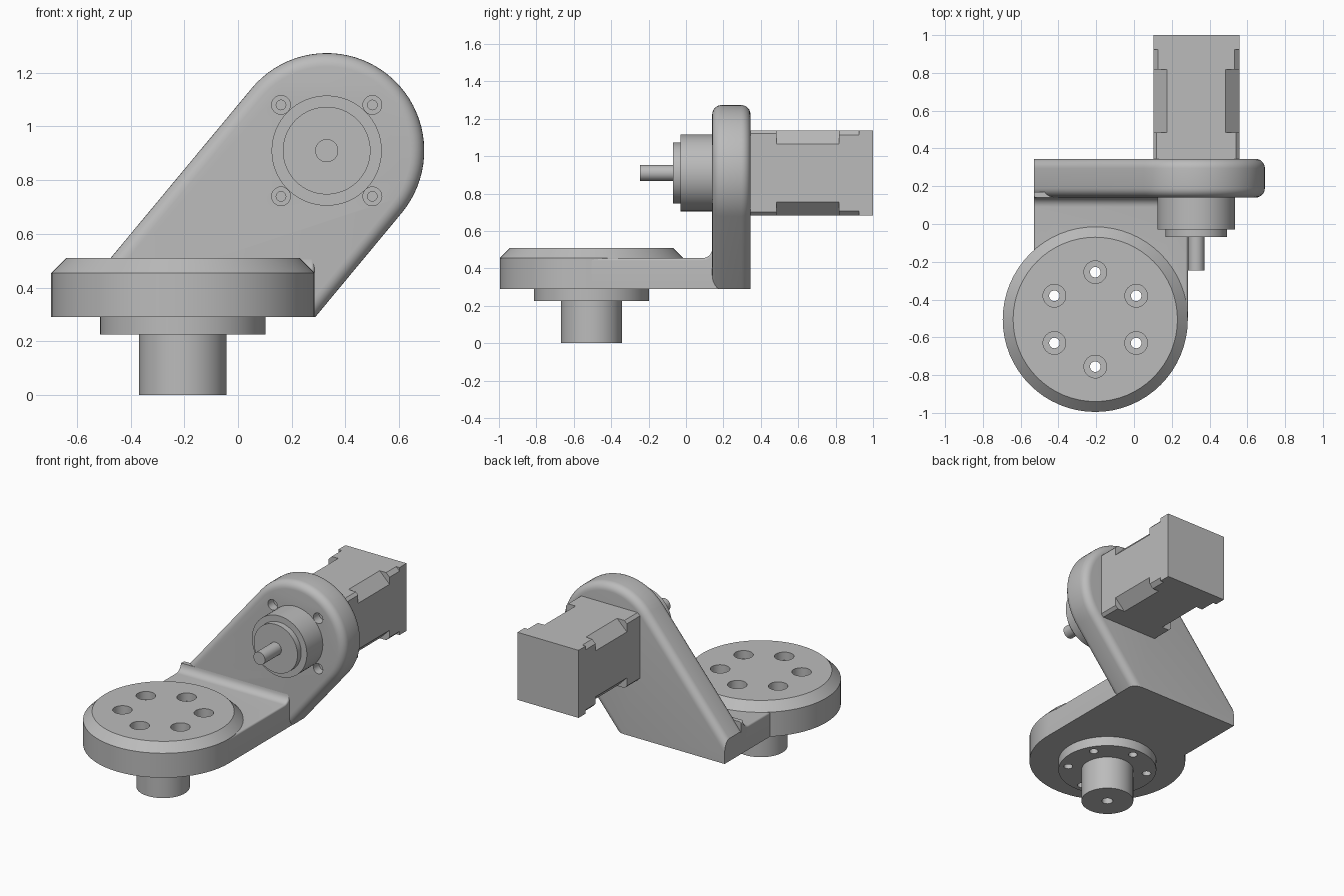
import bpy, bmesh
from math import pi, cos, sin, atan2

if "Cube" in bpy.data.objects:
    bpy.data.objects.remove(bpy.data.objects["Cube"])

GREY = (0.5, 0.5, 0.5, 1)
metal = bpy.data.materials.new("grey_metal")
metal.use_nodes = True
metal.diffuse_color = GREY
metal.node_tree.nodes["Principled BSDF"].inputs["Base Color"].default_value = GREY

HUB = (-0.205, -0.505)     # x, y of the vertical axis
MOTOR = (0.33, 0.91)       # x, z of the motor axis
FLOOR, TOP, ROUND = 0.29, 0.455, 0.05
LEFT, RIGHT = -0.53, 0.285
BACK, FRONT = 0.345, 0.14  # y of the upright plate


def place(axis, u, v, w):
    return {"x": (w, u, v), "y": (u, w, v), "z": (u, v, w)}[axis]


def arc(c, r, a, b, n):
    return [(c[0] + r * cos(a + (b - a) * i / n), c[1] + r * sin(a + (b - a) * i / n))
            for i in range(n + 1)]


def circle(c, r, n=64):
    return arc(c, r, 0, 2 * pi, n)[:-1]


def loft(name, axis, sections, round_edge=None):
    """Join matching outlines (points, offset) along an axis, then round chosen edges."""
    bm = bmesh.new()
    rings = [[bm.verts.new(place(axis, u, v, w)) for u, v in pts] for pts, w in sections]
    for a, b in zip(rings, rings[1:]):
        for i in range(len(a)):
            j = (i + 1) % len(a)
            bm.faces.new((a[i], a[j], b[j], b[i]))
    bm.faces.new(rings[0])
    bm.faces.new(rings[-1])
    bmesh.ops.recalc_face_normals(bm, faces=bm.faces)
    if round_edge:
        edges = [e for e in bm.edges if round_edge(e.verts[0].co, e.verts[1].co)]
        bmesh.ops.bevel(bm, geom=edges, offset=ROUND, segments=6, profile=0.5,
                        affect="EDGES", clamp_overlap=True)
    mesh = bpy.data.meshes.new(name)
    bm.to_mesh(mesh)
    bm.free()
    mesh.materials.append(metal)
    obj = bpy.data.objects.new(name, mesh)
    bpy.context.collection.objects.link(obj)
    return obj


def rod(name, axis, c, r, a, b, n=64):
    return loft(name, axis, [(circle(c, r, n), a), (circle(c, r, n), b)])


def cut(targets, cutters):
    for obj in targets:
        bpy.context.view_layer.objects.active = obj
        for c in cutters:
            mod = obj.modifiers.new("hole", "BOOLEAN")
            mod.operation, mod.solver, mod.object = "DIFFERENCE", "EXACT", c
            bpy.ops.object.modifier_apply(modifier=mod.name)
    for c in cutters:
        bpy.data.objects.remove(c)


# Round table with chamfered rim, flange and spindle
table = loft("turntable", "z", [(circle(HUB, 0.49), FLOOR), (circle(HUB, 0.49), TOP),
                                (circle(HUB, 0.435), 0.51)])
flange = rod("lower_flange", "z", HUB, 0.308, 0.225, FLOOR)
spindle = rod("spindle", "z", HUB, 0.163, 0, 0.225)

# Horizontal arm, with a fillet up to the upright plate
profile = [(HUB[1], FLOOR), (0.17, FLOOR), (0.17, TOP + ROUND)]
profile += arc((FRONT - ROUND, TOP + ROUND), ROUND, 0, -pi / 2, 6) + [(HUB[1], TOP)]


def arm_edge(a, b):
    return a.x == b.x and min(a.z, b.z) > TOP - 0.01


arm = loft("base_arm", "x", [(profile, LEFT), (profile, RIGHT)], arm_edge)

# Upright slanted plate with a round head
tilt = atan2(0.77, 0.64)
head = arc(MOTOR, 0.363, tilt - pi / 2, tilt + pi / 2, 40)
end_x, end_z = head[-1]
outline = [(LEFT, FLOOR), (0.287, FLOOR)] + head
outline.append((LEFT, end_z - (end_x - LEFT) * 0.77 / 0.64))


def plate_edge(a, b):
    at_floor = max(a.z, b.z) < FLOOR + 0.01
    at_left = max(a.x, b.x) < LEFT + 0.01
    return a.y == b.y and not at_floor and not at_left


plate = loft("upright_plate", "y", [(outline, FRONT), (outline, BACK)], plate_edge)

# Motor body with cut corners
def square(half, c):
    pts = []
    for sx, sz in ((1, 1), (-1, 1), (-1, -1), (1, -1)):
        pair = [(sx * half, sz * (half - c)), (sx * (half - c), sz * half)]
        pts += pair if sx == sz else pair[::-1]
    return [(MOTOR[0] + x, MOTOR[1] + z) for x, z in pts]


motor = []
for name, a, b, c in (("motor_front", BACK - 0.01, 0.485, 0.018),
                      ("motor_middle", 0.485, 0.818, 0.073),
                      ("motor_rear", 0.818, 0.925, 0.025)):
    motor.append(loft(name, "y", [(square(0.228, c), a), (square(0.228, c), b)]))
box = [(MOTOR[0] + x, MOTOR[1] + z) for x, z in
       ((-0.228, -0.228), (0.228, -0.228), (0.228, 0.228), (-0.228, 0.228))]
motor.append(loft("motor_cap", "y", [(box, 0.925), (box, 1)]))

# Stepped boss and shaft
boss = [rod("motor_boss", "y", MOTOR, 0.205, -0.03, 0.2),
        rod("boss_step", "y", MOTOR, 0.163, -0.07, -0.03),
        rod("motor_shaft", "y", MOTOR, 0.043, -0.245, -0.07, 32)]

# Six counterbored holes through the table and flange
cutters = []
for p in arc(HUB, 0.25, pi / 6, pi / 6 + 5 * pi / 3, 5):
    cutters += [rod("bore", "z", p, 0.028, 0.1, 0.7, 24),
                rod("counterbore", "z", p, 0.06, TOP, 0.7, 32)]
cut([table, flange, arm], cutters)
cut([spindle], [rod("bore", "z", HUB, 0.035, -0.1, 0.12, 24)])

# Motor screw holes in the plate
cutters = []
for sx in (-0.17, 0.17):
    for sz in (-0.17, 0.17):
        p = (MOTOR[0] + sx, MOTOR[1] + sz)
        cutters += [rod("bore", "y", p, 0.018, 0, BACK - 0.02, 20),
                    rod("counterbore", "y", p, 0.035, 0, FRONT + 0.06, 28)]
cut([plate], cutters)

# Smooth rounds, sharp edges
bpy.ops.object.select_all(action="DESELECT")
for obj in [table, flange, spindle, arm, plate] + motor + boss:
    obj.select_set(True)
bpy.context.view_layer.objects.active = table
bpy.ops.object.shade_smooth_by_angle()
